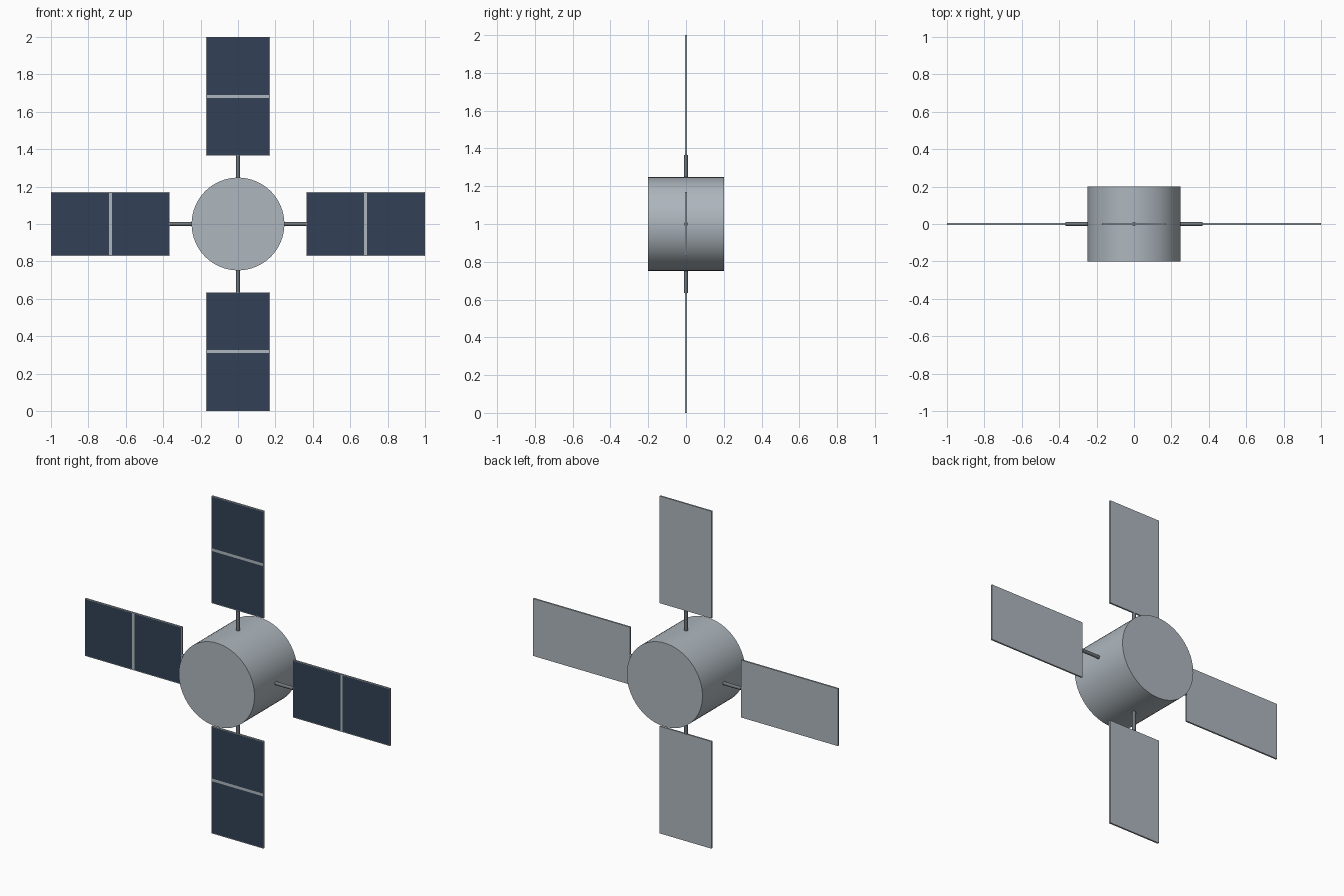
import bpy, bmesh, math
from mathutils import Matrix, Vector

cube = bpy.data.objects.get("Cube")
if cube:
    bpy.data.objects.remove(cube, do_unlink=True)

CENTRE = Vector((0, 0, 1))
INNER, OUTER, HALF_W, HALF_T = 0.365, 1.0, 0.17, 0.005
BORDER, GAP = 0.004, 0.008


def material(name, rgb):
    m = bpy.data.materials.new(name)
    m.use_nodes = True
    m.diffuse_color = (*rgb, 1)
    m.node_tree.nodes["Principled BSDF"].inputs["Base Color"].default_value = (*rgb, 1)
    return m


grey = material("light grey metal", (0.42, 0.47, 0.51))
dark = material("dark grey metal", (0.16, 0.18, 0.20))
blue = material("solar cell blue", (0.032, 0.053, 0.092))


def add_object(name, bm, mats, smooth=False):
    bmesh.ops.recalc_face_normals(bm, faces=bm.faces)
    mesh = bpy.data.meshes.new(name)
    bm.to_mesh(mesh)
    bm.free()
    obj = bpy.data.objects.new(name, mesh)
    bpy.context.collection.objects.link(obj)
    for m in mats:
        mesh.materials.append(m)
    if smooth:
        bpy.ops.object.select_all(action='DESELECT')
        obj.select_set(True)
        bpy.context.view_layer.objects.active = obj
        bpy.ops.object.shade_smooth_by_angle(angle=math.radians(35))
    return obj


def cylinder(name, radius, length, segments, matrix, mat):
    bm = bmesh.new()
    bmesh.ops.create_cone(bm, cap_ends=True, segments=segments, radius1=radius,
                          radius2=radius, depth=length, matrix=matrix)
    return add_object(name, bm, [mat], smooth=True)


# Drum body, axis front to back
to_centre = Matrix.Translation(CENTRE)
cylinder("drum_body", 0.248, 0.4, 64,
         to_centre @ Matrix.Rotation(math.pi / 2, 4, 'X'), grey)


def panel(name, turn):
    """Panel reaching upward, cut into two framed cells on its front."""
    bm = bmesh.new()
    mid = (INNER + OUTER) / 2
    size = Matrix.Diagonal((2 * HALF_W, 2 * HALF_T, OUTER - INNER, 1))
    bmesh.ops.create_cube(bm, size=1, matrix=Matrix.Translation((0, 0, mid)) @ size)
    cuts = [((s * (HALF_W - BORDER), 0, 0), (1, 0, 0)) for s in (-1, 1)]
    cuts += [((0, 0, z), (0, 0, 1)) for z in
             (INNER + BORDER, mid - GAP, mid + GAP, OUTER - BORDER)]
    for point, normal in cuts:
        bmesh.ops.bisect_plane(bm, geom=bm.verts[:] + bm.edges[:] + bm.faces[:],
                               plane_co=point, plane_no=normal)
    for f in bm.faces:
        c = f.calc_center_median()
        in_cell = abs(c.x) < HALF_W - BORDER and GAP < abs(c.z - mid) < mid - INNER - BORDER
        f.material_index = 1 if c.y < -HALF_T / 2 and in_cell else 0
    bm.transform(to_centre @ turn)
    add_object(name, bm, [grey, blue])


# Four arms and panels around the drum
for i, side in enumerate(("top", "left", "bottom", "right")):
    turn = Matrix.Rotation(i * math.pi / 2, 4, 'Y')
    cylinder(side + "_arm", 0.01, 0.165, 16,
             to_centre @ turn @ Matrix.Translation((0, 0, 0.2825)), dark)
    panel(side + "_solar_panel", turn)
